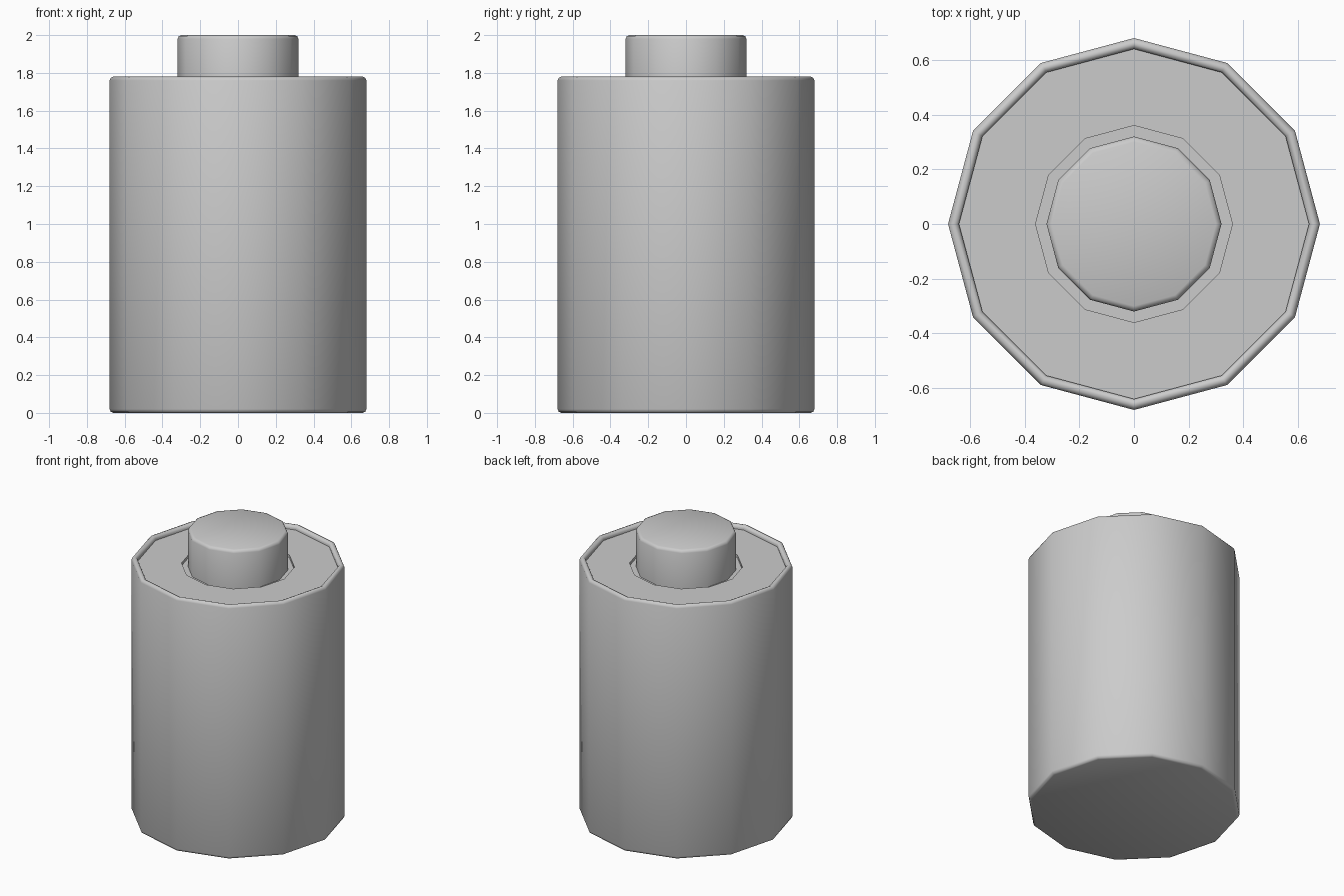
import bpy, bmesh
from math import cos, sin, pi, radians

if "Cube" in bpy.data.objects:
    bpy.data.objects.remove(bpy.data.objects["Cube"])

SIDES = 12


def lathe(name, profile):
    """Revolve (radius, z) points into a closed 12-sided solid."""
    bm = bmesh.new()
    rings = [[bm.verts.new((r * cos(2 * pi * i / SIDES), r * sin(2 * pi * i / SIDES), z))
              for i in range(SIDES)] for r, z in profile]
    for a, b in zip(rings, rings[1:]):
        for i in range(SIDES):
            j = (i + 1) % SIDES
            bm.faces.new((a[i], a[j], b[j], b[i]))
    bm.faces.new(rings[0][::-1])
    bm.faces.new(rings[-1])
    bmesh.ops.recalc_face_normals(bm, faces=bm.faces)
    mesh = bpy.data.meshes.new(name)
    bm.to_mesh(mesh)
    bm.free()
    obj = bpy.data.objects.new(name, mesh)
    bpy.context.collection.objects.link(obj)
    bpy.ops.object.select_all(action='DESELECT')
    obj.select_set(True)
    bpy.context.view_layer.objects.active = obj
    bpy.ops.object.shade_smooth_by_angle(angle=radians(50))
    return obj


# Casing: bevelled rim, sunken top face and a groove around the terminal
lathe("battery_casing", [
    (0.66, 0), (0.674, 0.006), (0.68, 0.02),
    (0.68, 1.76), (0.674, 1.774), (0.66, 1.78), (0.646, 1.774), (0.64, 1.76),
    (0.64, 1.75), (0.36, 1.75), (0.36, 1.73)])

# Raised terminal with a bevelled top edge
lathe("terminal_button", [
    (0.32, 1.73), (0.32, 1.98), (0.314, 1.994), (0.30, 2.0)])
